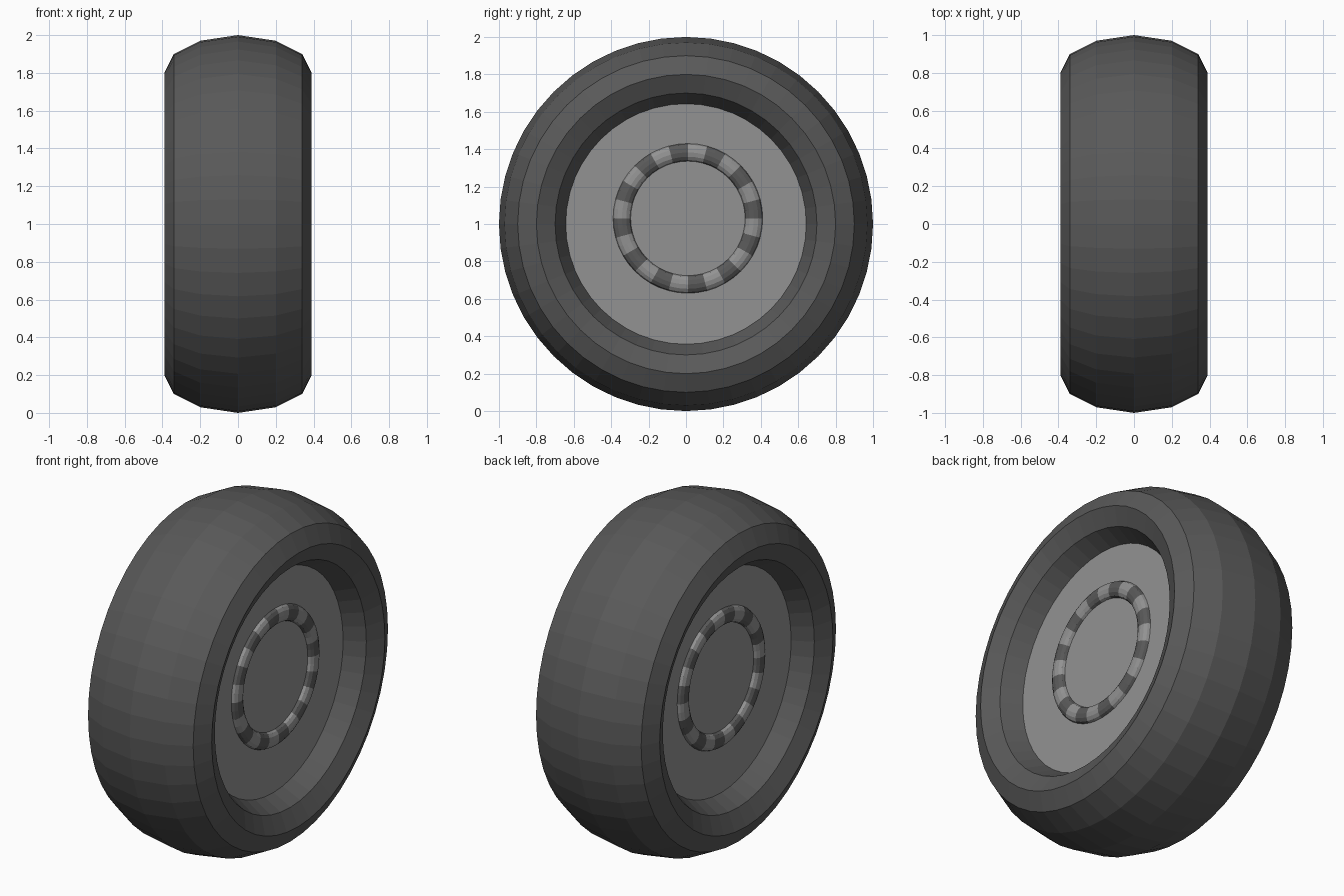
import bpy, bmesh, math
from mathutils import Matrix, Vector

if "Cube" in bpy.data.objects:
    bpy.data.objects.remove(bpy.data.objects["Cube"])

SEGMENTS = 48
AXLE = Vector((0, 0, 1))


def material(name, value):
    m = bpy.data.materials.new(name)
    m.use_nodes = True
    colour = (value, value, value, 1)
    m.diffuse_color = colour
    m.node_tree.nodes["Principled BSDF"].inputs["Base Color"].default_value = colour
    return m


rubber = material("dark rubber", 0.1)
metal = material("grey metal", 0.29)


def make_object(name, bm, *mats):
    bmesh.ops.recalc_face_normals(bm, faces=bm.faces[:])
    mesh = bpy.data.meshes.new(name)
    bm.to_mesh(mesh)
    bm.free()
    for m in mats:
        mesh.materials.append(m)
    obj = bpy.data.objects.new(name, mesh)
    bpy.context.collection.objects.link(obj)
    return obj


def lathe(bm, profile, centre, closed=False):
    """Spin (x, radius) points around an axis parallel to x."""
    verts = [bm.verts.new((x, centre.y, centre.z + r)) for x, r in profile]
    pairs = list(zip(verts, verts[1:]))
    if closed:
        pairs.append((verts[-1], verts[0]))
    edges = [bm.edges.new(p) for p in pairs]
    bmesh.ops.spin(bm, geom=verts + edges, cent=centre, axis=(1, 0, 0),
                   angle=2 * math.pi, steps=SEGMENTS, use_merge=False)
    bmesh.ops.remove_doubles(bm, verts=bm.verts[:], dist=0.0005)


# Tyre: tread, shoulder, side lip and sloping inner wall, same on both sides
half = [(0.2, 0.97), (0.34, 0.9), (0.39, 0.8), (0.34, 0.7), (0.23, 0.643)]
profile = [(-x, r) for x, r in reversed(half)] + [(0, 1)] + half
bm = bmesh.new()
lathe(bm, profile, AXLE)
make_object("tyre", bm, rubber)

# Wheel disc filling the tyre
bm = bmesh.new()
bmesh.ops.create_cone(bm, cap_ends=True, segments=SEGMENTS, radius1=0.643,
                      radius2=0.643, depth=0.46,
                      matrix=Matrix.Translation(AXLE) @ Matrix.Rotation(math.pi / 2, 4, 'Y'))
make_object("wheel_disc", bm, metal)

# Banded hub rings, one per side, with alternating dark and light blocks
hub = Vector((0, 0.01, 1.03))
for side, name in ((1, "left_hub_ring"), (-1, "right_hub_ring")):
    bm = bmesh.new()
    loop = [k * math.pi / 6 for k in range(12)]
    section = [(side * (0.23 + 0.03 * math.sin(a)), 0.353 + 0.047 * math.cos(a)) for a in loop]
    lathe(bm, section, hub, closed=True)
    for f in bm.faces:
        d = f.calc_center_median() - hub
        band = math.floor(math.degrees(math.atan2(d.y, d.z)) / 15)
        f.material_index = band % 2
    make_object(name, bm, metal, rubber)
